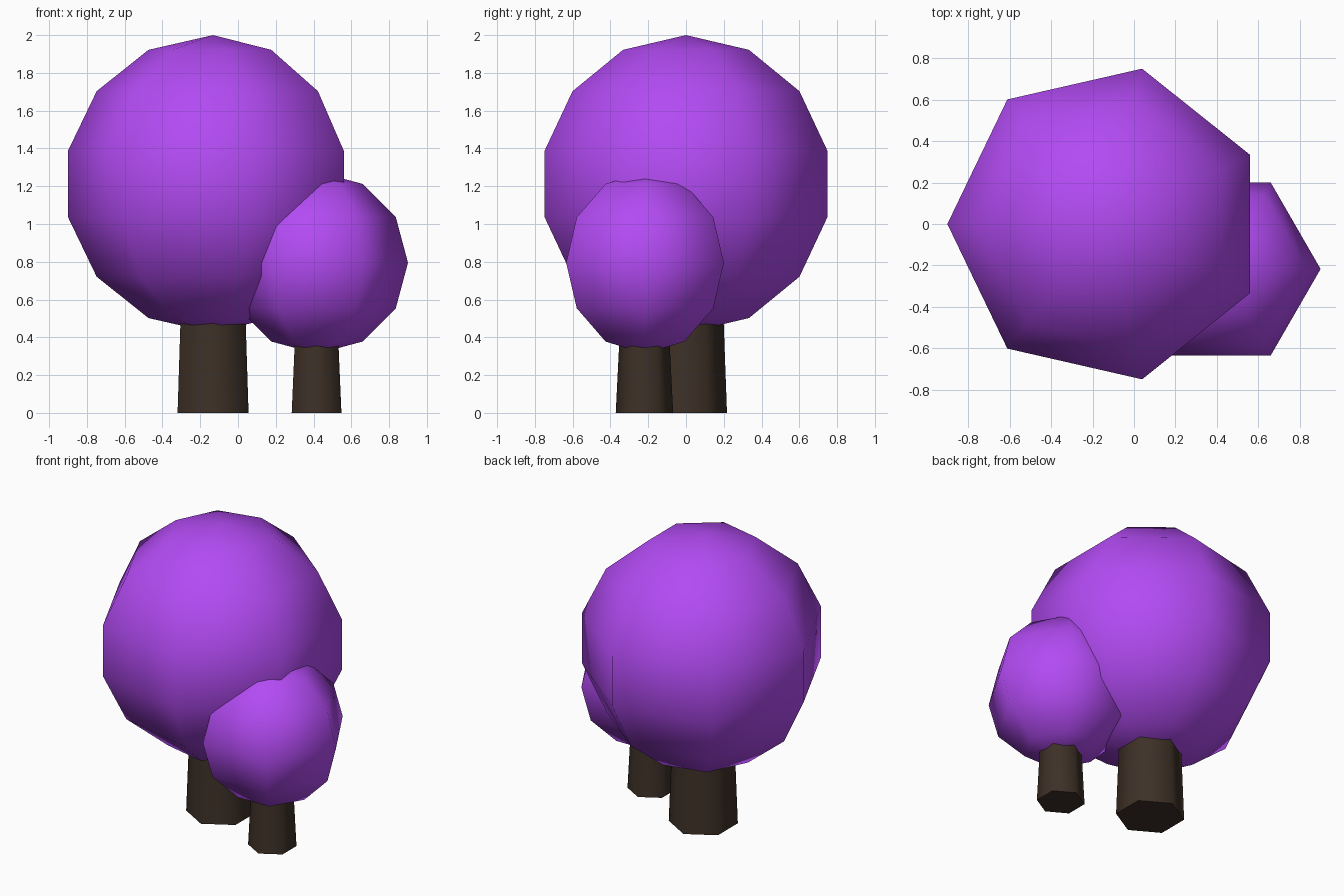
import bpy, bmesh
from math import sin, cos, pi, tau

if "Cube" in bpy.data.objects:
    bpy.data.objects.remove(bpy.data.objects["Cube"])


def material(name, color):
    m = bpy.data.materials.new(name)
    m.diffuse_color = color
    m.use_nodes = True
    m.node_tree.nodes["Principled BSDF"].inputs["Base Color"].default_value = m.diffuse_color
    return m


def lathe(name, profile, sides, phase, center, mat):
    """Revolve (radius, z) points around z; radius 0 makes a pole, otherwise the end is capped."""
    bm = bmesh.new()
    rings = []
    for r, z in profile:
        n = sides if r > 1e-6 else 1
        rings.append([bm.verts.new((r * cos(phase + tau * i / sides),
                                    r * sin(phase + tau * i / sides), z)) for i in range(n)])
    for a, b in zip(rings, rings[1:]):
        for i in range(sides):
            j = (i + 1) % sides
            quad = [a[i % len(a)], a[j % len(a)], b[j % len(b)], b[i % len(b)]]
            bm.faces.new(list(dict.fromkeys(quad))).smooth = True
    for ring in (rings[0], rings[-1]):
        if len(ring) > 1:
            cap = bm.faces.new(ring)
            for e in cap.edges:
                e.smooth = False
    bmesh.ops.recalc_face_normals(bm, faces=bm.faces)
    mesh = bpy.data.meshes.new(name)
    bm.to_mesh(mesh)
    bm.free()
    mesh.materials.append(mat)
    ob = bpy.data.objects.new(name, mesh)
    ob.location = center
    bpy.context.collection.objects.link(ob)
    return ob


def ball_profile(radius, rings):
    return [(radius * sin(pi * k / rings), -radius * cos(pi * k / rings)) for k in range(rings + 1)]


purple = material("foliage", (0.45, 0.07, 0.9, 1))
brown = material("bark", (0.047, 0.030, 0.020, 1))

# Large tree: seven-sided crown on a six-sided tapered trunk
lathe("large_crown", ball_profile(0.788, 7), 7, pi, (-0.132, 0, 1.212), purple)
lathe("large_trunk", [(0.217, 0), (0.195, 0.6)], 6, pi / 2, (-0.132, 0, 0), brown)

# Small tree: six-sided crown and trunk
lathe("small_crown", ball_profile(0.482, 6), 6, 0, (0.418, -0.217, 0.795), purple)
lathe("small_trunk", [(0.152, 0), (0.127, 0.5)], 6, pi / 2, (0.416, -0.22, 0), brown)
